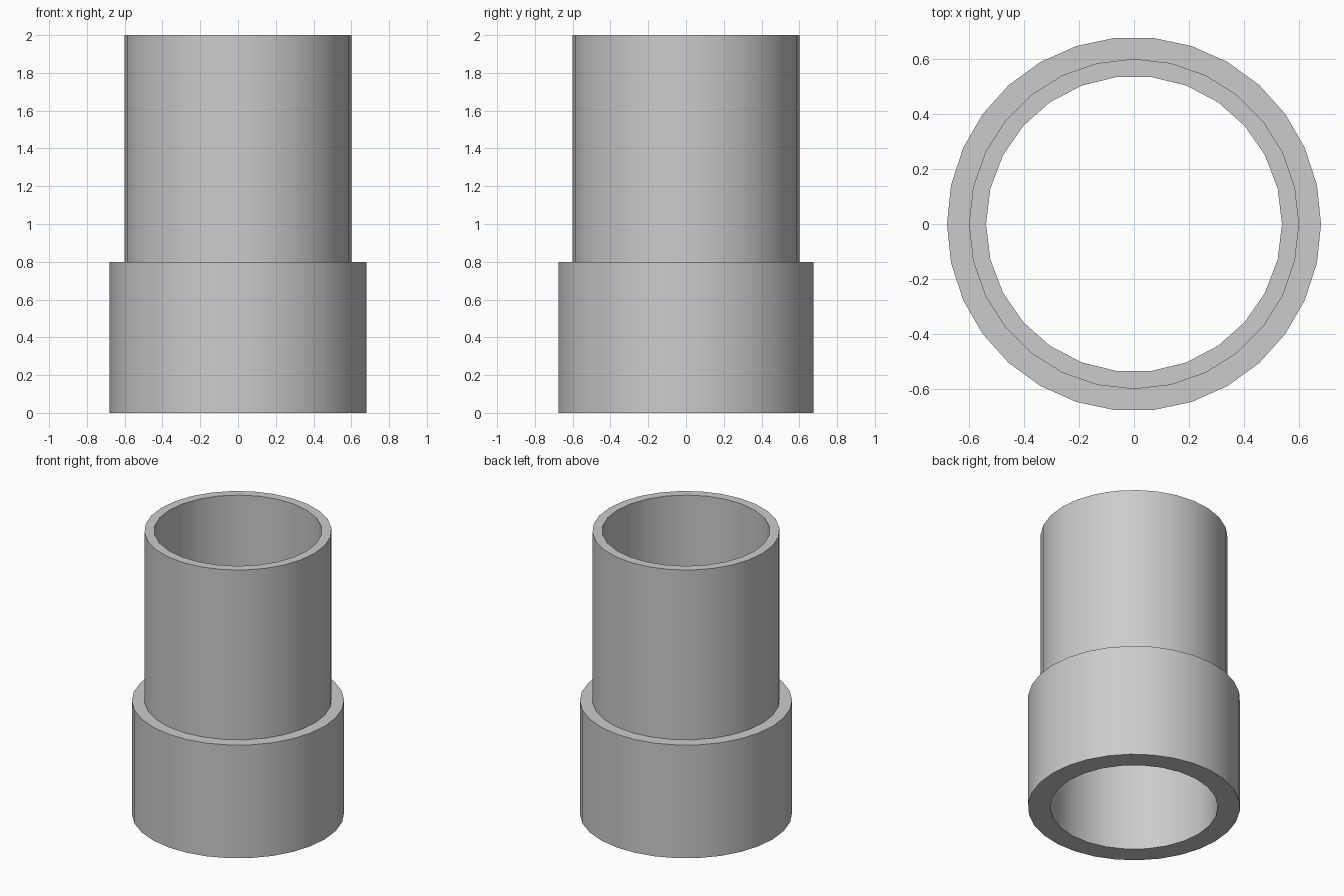
import bpy, bmesh
from math import sin, cos, tau

if "Cube" in bpy.data.objects:
    bpy.data.objects.remove(bpy.data.objects["Cube"], do_unlink=True)

grey = bpy.data.materials.new("plain grey")
grey.use_nodes = True
colour = (0.6, 0.6, 0.6, 1.0)
grey.diffuse_color = colour
grey.node_tree.nodes["Principled BSDF"].inputs["Base Color"].default_value = colour

# radius and number of sides of each wall
COLLAR = (0.68, 30)
NECK = (0.60, 28)
BORE = (0.538, 26)
SHOULDER, HEIGHT = 0.8, 2.0

bm = bmesh.new()


def ring(radius, sides, z):
    """Closed loop of edges with a vertex on the x axis."""
    verts = [bm.verts.new((radius * cos(tau * i / sides),
                           radius * sin(tau * i / sides), z))
             for i in range(sides)]
    return [bm.edges.new((verts[i - 1], verts[i])) for i in range(sides)]


def wall(shape, bottom, top):
    """Upright tube wall; returns its bottom and top loops."""
    low, high = ring(*shape, bottom), ring(*shape, top)
    for a, b in zip(low, high):
        bm.faces.new((*a.verts, *reversed(b.verts)))
    return low, high


def annulus(outer, inner):
    """Flat face between two loops at the same height."""
    bmesh.ops.triangle_fill(bm, edges=outer + inner, use_beauty=True,
                            normal=(0, 0, 1))


# walls
collar_low, collar_high = wall(COLLAR, 0, SHOULDER)
neck_low, neck_high = wall(NECK, SHOULDER, HEIGHT)
bore_low, bore_high = wall(BORE, 0, HEIGHT)

# base, shoulder and rim
annulus(collar_low, bore_low)
annulus(collar_high, neck_low)
annulus(neck_high, bore_high)
bmesh.ops.recalc_face_normals(bm, faces=bm.faces)

mesh = bpy.data.meshes.new("stepped_pipe")
bm.to_mesh(mesh)
bm.free()
mesh.materials.append(grey)
pipe = bpy.data.objects.new("stepped_pipe", mesh)
bpy.context.collection.objects.link(pipe)

# smooth walls, sharp rims
bpy.ops.object.select_all(action='DESELECT')
pipe.select_set(True)
bpy.context.view_layer.objects.active = pipe
bpy.ops.object.shade_smooth_by_angle()
